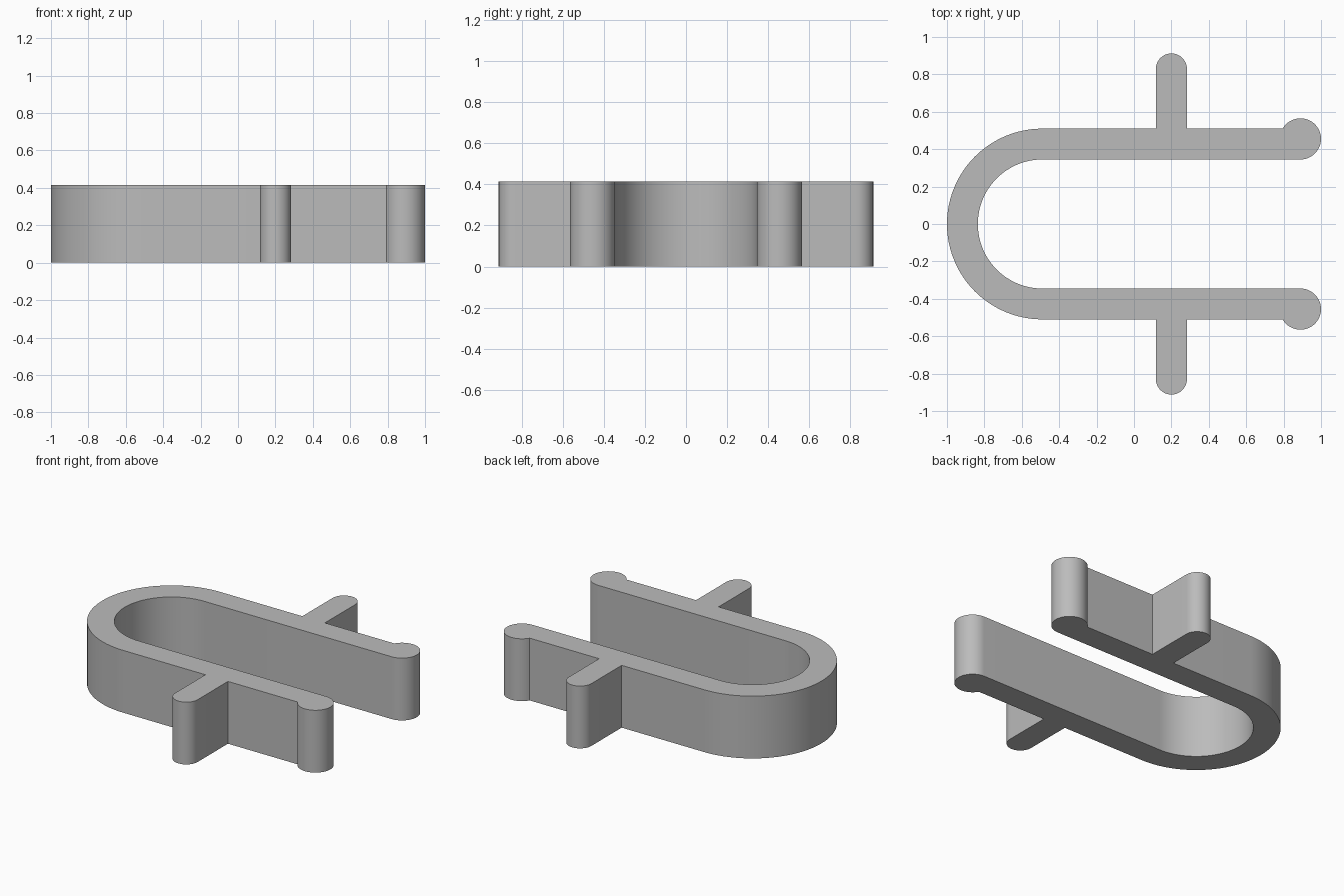
import bpy
import bmesh
from math import cos, sin, radians

cube = bpy.data.objects.get("Cube")
if cube:
    bpy.data.objects.remove(cube, do_unlink=True)

HEIGHT = 0.415
BEND_X = -0.49           # centre of the rounded end
OUTER, INNER = 0.51, 0.345
TAB_X, TAB_Y, TAB_R = 0.2, 0.829, 0.083
BULB_X, BULB_Y, BULB_R = 0.89, 0.455, 0.11


def arc(cx, cy, r, start, end, steps):
    """Points along a circular arc, angles in degrees."""
    angles = [radians(start + (end - start) * i / steps) for i in range(steps + 1)]
    return [(cx + r * cos(a), cy + r * sin(a)) for a in angles]


# Half outline: inner bend, bulb tip, side tab, outer bend
half = arc(BEND_X, 0, INNER, 180, 90, 24)
half += arc(BULB_X, BULB_Y, BULB_R, -90, 150, 32)
half += [(TAB_X + TAB_R, OUTER)]
half += arc(TAB_X, TAB_Y, TAB_R, 0, 180, 24)
half += [(TAB_X - TAB_R, OUTER)]
half += arc(BEND_X, 0, OUTER, 90, 180, 24)

# Mirror the half across y = 0, sharing its two end points
outline = half + [(x, -y) for x, y in reversed(half[1:-1])]

# Extrude the outline into the clip
bm = bmesh.new()
base = bm.faces.new([bm.verts.new((x, y, 0)) for x, y in outline])
top = bmesh.ops.extrude_face_region(bm, geom=[base], use_keep_orig=True)["geom"]
bmesh.ops.translate(bm, vec=(0, 0, HEIGHT),
                    verts=[g for g in top if isinstance(g, bmesh.types.BMVert)])
# The inner and outer bends meet the mirror line, giving one closed solid
bmesh.ops.recalc_face_normals(bm, faces=bm.faces)
mesh = bpy.data.meshes.new("spring_clip")
bm.to_mesh(mesh)
bm.free()

clip = bpy.data.objects.new("spring_clip", mesh)
bpy.context.collection.objects.link(clip)

# Plain grey material
grey = bpy.data.materials.new("plain_grey")
grey.use_nodes = True
colour = (0.5, 0.5, 0.5, 1)
grey.diffuse_color = colour
grey.node_tree.nodes["Principled BSDF"].inputs["Base Color"].default_value = colour
mesh.materials.append(grey)

# Smooth curved walls, crisp corners
bpy.ops.object.select_all(action="DESELECT")
clip.select_set(True)
bpy.context.view_layer.objects.active = clip
bpy.ops.object.shade_smooth_by_angle(angle=radians(30))
